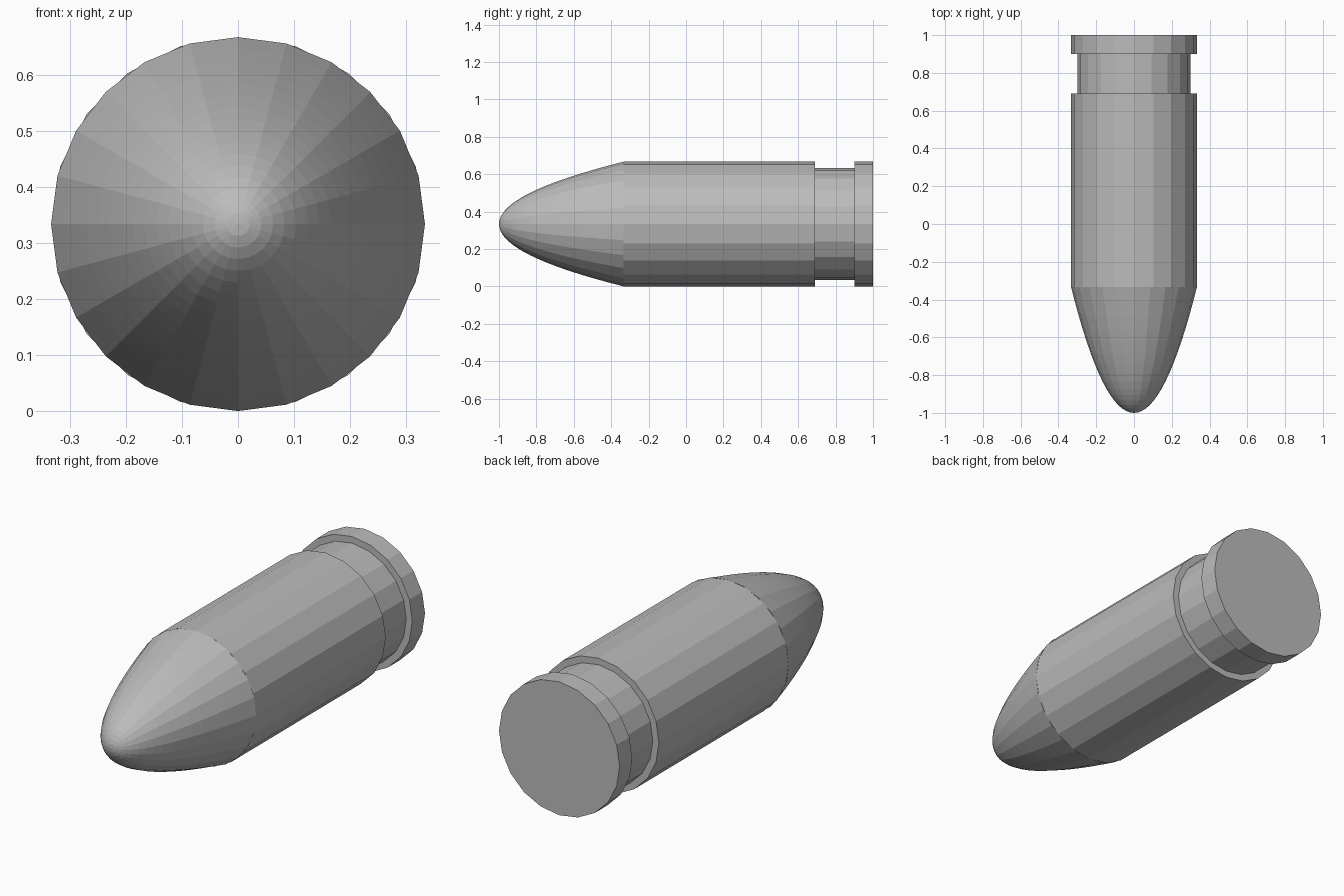
import bpy
import bmesh
import math

RADIUS = 1 / 3
AXIS_HEIGHT = RADIUS

cube = bpy.data.objects.get("Cube")
if cube:
    bpy.data.objects.remove(cube, do_unlink=True)

grey = bpy.data.materials.new("plain grey")
grey.use_nodes = True
colour = (0.5, 0.5, 0.5, 1)
grey.diffuse_color = colour
grey.node_tree.nodes["Principled BSDF"].inputs["Base Color"].default_value = colour


def lathe(name, profile, sides):
    """Closed flat-shaded solid turned about the y axis from (y, radius) points."""
    bm = bmesh.new()
    rings = []
    for y, r in profile:
        if r == 0:
            rings.append([bm.verts.new((0, y, AXIS_HEIGHT))] * sides)
            continue
        angles = [2 * math.pi * i / sides for i in range(sides)]
        rings.append([bm.verts.new((r * math.sin(a), y, AXIS_HEIGHT + r * math.cos(a)))
                      for a in angles])
    for a, b in zip(rings, rings[1:]):
        for i in range(sides):
            j = (i + 1) % sides
            corners = dict.fromkeys((a[i], a[j], b[j], b[i]))
            bm.faces.new(list(corners))
    for ring, (y, r) in ((rings[0], profile[0]), (rings[-1], profile[-1])):
        if r > 0:
            bm.faces.new(ring)
    bmesh.ops.recalc_face_normals(bm, faces=bm.faces)
    mesh = bpy.data.meshes.new(name)
    bm.to_mesh(mesh)
    bm.free()
    mesh.materials.append(grey)
    obj = bpy.data.objects.new(name, mesh)
    bpy.context.collection.objects.link(obj)
    return obj


# Pointed nose: a paraboloid with evenly spaced radii
steps = 16
nose = [(-1 + 2 / 3 * (i / steps) ** 2, RADIUS * i / steps) for i in range(steps + 1)]
lathe("nose", nose, 24)

# Straight body, narrower groove and rear rim
for name, start, end, radius in (
    ("body", -RADIUS, 0.69, RADIUS),
    ("groove", 0.69, 0.9, 0.3),
    ("rear_rim", 0.9, 1.0, RADIUS),
):
    lathe(name, [(start, radius), (end, radius)], 20)
